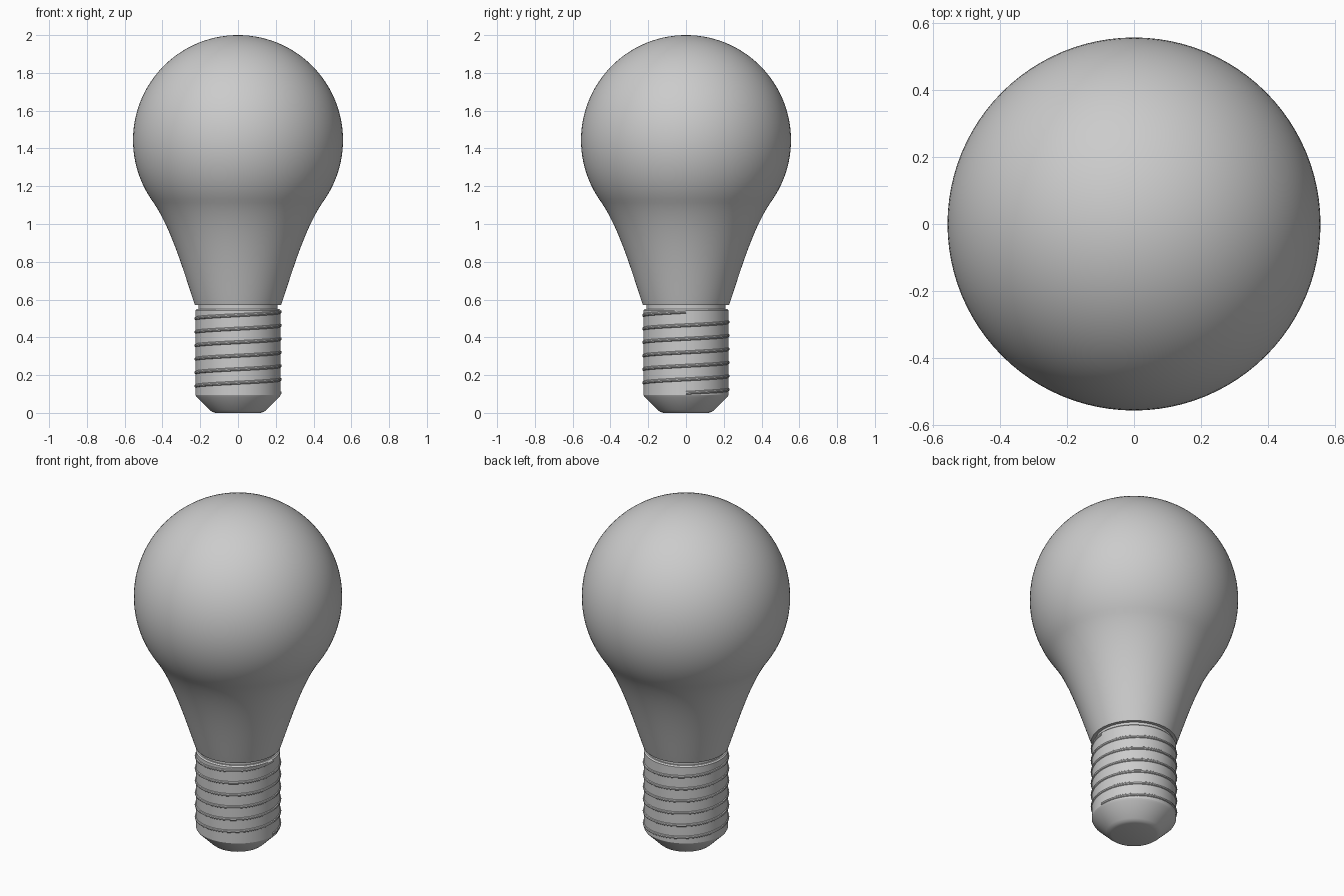
import bpy, bmesh, math

if "Cube" in bpy.data.objects:
    bpy.data.objects.remove(bpy.data.objects["Cube"])

COLOUR = (0.6, 0.6, 0.6, 1)
grey = bpy.data.materials.new("plain grey")
grey.use_nodes = True
grey.diffuse_color = COLOUR
grey.node_tree.nodes["Principled BSDF"].inputs["Base Color"].default_value = COLOUR


def finish(name, bm):
    """Turn a bmesh into a smooth-shaded object with sharp creases."""
    bmesh.ops.remove_doubles(bm, verts=bm.verts, dist=1e-5)
    bmesh.ops.recalc_face_normals(bm, faces=bm.faces)
    mesh = bpy.data.meshes.new(name)
    bm.to_mesh(mesh)
    bm.free()
    mesh.materials.append(grey)
    obj = bpy.data.objects.new(name, mesh)
    bpy.context.collection.objects.link(obj)
    bpy.ops.object.select_all(action="DESELECT")
    obj.select_set(True)
    bpy.context.view_layer.objects.active = obj
    bpy.ops.object.shade_smooth_by_angle(angle=math.radians(30))
    return obj


def lathe(name, profile, steps=96):
    """Spin a (radius, height) profile around z."""
    bm = bmesh.new()
    verts = [bm.verts.new((r, 0, z)) for r, z in profile]
    edges = [bm.edges.new(pair) for pair in zip(verts, verts[1:])]
    bmesh.ops.spin(bm, geom=verts + edges, axis=(0, 0, 1), cent=(0, 0, 0),
                   angle=math.tau, steps=steps)
    return finish(name, bm)


def bezier(a, b, c, d, count):
    """Sample a cubic curve, leaving out its last point."""
    for i in range(count):
        t = i / count
        s = 1 - t
        yield tuple(s**3 * p + 3 * s * s * t * q + 3 * s * t * t * u + t**3 * v
                    for p, q, u, v in zip(a, b, c, d))


# Glass bulb: flared neck running tangentially into a sphere
RADIUS, CENTRE = 0.556, 1.444
start = math.radians(-34)
joint = (RADIUS * math.cos(start), CENTRE + RADIUS * math.sin(start))
below = (joint[0] + 0.16 * math.sin(start), joint[1] - 0.16 * math.cos(start))
neck = list(bezier((0.228, 0.57), (0.29, 0.755), (below[0] - 0.015, below[1] - 0.01),
                   joint, 20))
dome = []
for i in range(41):
    a = start + (math.pi / 2 - start) * i / 40
    dome.append((RADIUS * math.cos(a), CENTRE + RADIUS * math.sin(a)))
lathe("glass_bulb", [(0, 0.57)] + neck + dome)

# Narrow collar between the glass and the screw base
lathe("collar", [(0.21, 0.54), (0.21, 0.575)])

# Screw base with its tapered contact end
lathe("screw_base", [(0, 0.55), (0.218, 0.55), (0.225, 0.543), (0.225, 0.095)])
lathe("contact_end", [(0.225, 0.095), (0.219, 0.084), (0.148, 0.014),
                      (0.136, 0.005), (0.12, 0), (0, 0)])

# Helical thread: a small round section swept up the base
TURNS, STEPS, SIDES = 6, 72, 10
PITCH, LOW, THREAD = 0.0715, 0.106, 0.01
bm = bmesh.new()
rings = []
for i in range(TURNS * STEPS + 1):
    a = math.tau * i / STEPS
    ring = []
    for k in range(SIDES):
        b = math.tau * k / SIDES
        r = 0.221 + THREAD * math.cos(b)
        z = LOW + PITCH * i / STEPS + THREAD * math.sin(b)
        ring.append(bm.verts.new((r * math.cos(a), r * math.sin(a), z)))
    rings.append(ring)
for lower, upper in zip(rings, rings[1:]):
    for k in range(SIDES):
        n = (k + 1) % SIDES
        bm.faces.new((lower[k], lower[n], upper[n], upper[k]))
bm.faces.new(rings[0])
bm.faces.new(rings[-1])
finish("screw_thread", bm)
